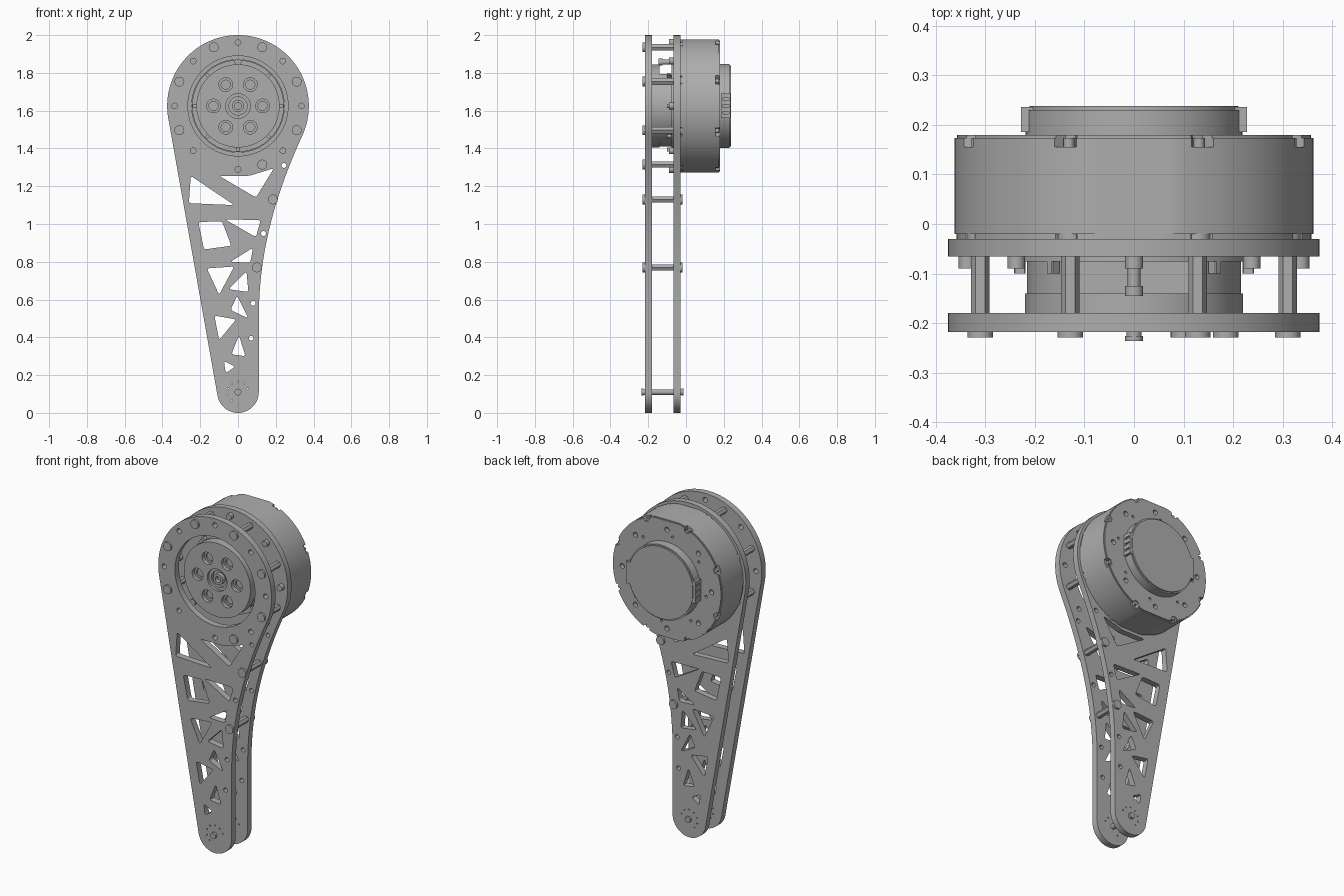
import bpy, bmesh
from math import sin, cos, radians, pi
from mathutils import Vector

cube = bpy.data.objects.get("Cube")
if cube:
    bpy.data.objects.remove(cube)

grey = bpy.data.materials.new("machined_grey")
grey.use_nodes = True
grey.diffuse_color = (0.42, 0.42, 0.42, 1)
grey.node_tree.nodes["Principled BSDF"].inputs["Base Color"].default_value = (0.42, 0.42, 0.42, 1)

HUB = (0, 1.625)      # motor axis in x, z
FOOT = (0, 0.11)      # lower pivot in x, z
parts = []


# ---- helpers: every part is a set of x-z loops extruded along y ----
def extrude(name, loops, y0, y1):
    curve = bpy.data.curves.new(name, 'CURVE')
    curve.dimensions = '2D'
    curve.fill_mode = 'BOTH'
    curve.extrude = (y1 - y0) / 2
    for loop in loops:
        spline = curve.splines.new('POLY')
        spline.points.add(len(loop) - 1)
        for point, (x, z) in zip(spline.points, loop):
            point.co = (x, z, 0, 1)
        spline.use_cyclic_u = True
    temp = bpy.data.objects.new(name + "_profile", curve)
    bpy.context.collection.objects.link(temp)
    bpy.context.view_layer.update()
    graph = bpy.context.evaluated_depsgraph_get()
    mesh = bpy.data.meshes.new_from_object(temp.evaluated_get(graph))
    bpy.data.objects.remove(temp)
    bm = bmesh.new()
    bm.from_mesh(mesh)
    for v in bm.verts:
        x, z, depth = v.co
        v.co = (x, (y0 + y1) / 2 - depth, z)
    bmesh.ops.remove_doubles(bm, verts=bm.verts, dist=0.00001)
    bmesh.ops.recalc_face_normals(bm, faces=bm.faces)
    bm.to_mesh(mesh)
    bm.free()
    mesh.name = name
    mesh.materials.clear()
    mesh.materials.append(grey)
    ob = bpy.data.objects.new(name, mesh)
    bpy.context.collection.objects.link(ob)
    parts.append(ob)
    return ob


def polar(radius, degrees, center=HUB):
    a = radians(degrees)
    return (center[0] + radius * cos(a), center[1] + radius * sin(a))


def arc(center, radius, start, end, steps):
    return [polar(radius, start + (end - start) * i / steps, center) for i in range(steps + 1)]


def circle(center, radius, sides=24):
    return [polar(radius, 360 * i / sides, center) for i in range(sides)]


def ring_of(radius, size, angles, sides=16):
    return [circle(polar(radius, a), size, sides) for a in angles]


def rect(x0, x1, z0, z1):
    return [(x0, z0), (x1, z0), (x1, z1), (x0, z1)]


def rounded(corners, size=0.015, steps=4):
    pts = [Vector(c) for c in corners]
    loop = []
    for i, p in enumerate(pts):
        a = p + (pts[i - 1] - p).normalized() * size
        b = p + (pts[(i + 1) % len(pts)] - p).normalized() * size
        for k in range(steps + 1):
            t = k / steps
            loop.append(tuple(a * (1 - t) ** 2 + p * 2 * t * (1 - t) + b * t * t))
    return loop


def housing_outline(radius, notch=None, flat=0.352):
    loop = []
    for i in range(192):
        r = notch if notch and (i - 12) % 24 in (0, 1, 23) else radius
        x, z = polar(r, 360 * i / 192)
        loop.append((x, HUB[1] + max(-flat, min(flat, z - HUB[1]))))
    return loop


# ---- side plates: teardrop outline, concave on one edge ----
def bezier(a, b, c, d, steps=20):
    out = []
    for i in range(1, steps):
        t = i / steps
        w = ((1 - t) ** 3, 3 * t * (1 - t) ** 2, 3 * t * t * (1 - t), t ** 3)
        out.append(tuple(sum(k * p[n] for k, p in zip(w, (a, b, c, d))) for n in (0, 1)))
    return out


crown = arc(HUB, 0.375, 190, -25, 64)
toe = arc(FOOT, 0.11, 0, -170, 32)
side = bezier(crown[-1], (0.172, 1.10), (0.11, 0.80), (0.11, 0.5))
outline = crown + side + toe

windows = [
    [(-0.25, 1.255), (-0.02, 1.10), (-0.26, 1.11)],
    [(-0.10, 1.255), (0.06, 1.255), (0.19, 1.295), (0.095, 1.14)],
    [(-0.21, 1.01), (-0.085, 1.015), (-0.035, 0.885), (-0.18, 0.865)],
    [(-0.07, 1.025), (0.12, 1.02), (0.095, 0.93)],
    [(-0.165, 0.765), (-0.02, 0.775), (-0.10, 0.625)],
    [(0.08, 0.875), (-0.04, 0.80), (0.065, 0.795)],
    [(0.045, 0.75), (-0.05, 0.655), (0.055, 0.64)],
    [(-0.125, 0.515), (-0.01, 0.495), (-0.10, 0.385)],
    [(-0.005, 0.62), (0.055, 0.50), (-0.04, 0.545)],
    [(0.005, 0.41), (0.04, 0.30), (-0.035, 0.31)],
    [(-0.075, 0.275), (-0.015, 0.245), (-0.065, 0.21)],
]
edge_holes = [(0.243, 1.31), (0.135, 0.95), (0.08, 0.58), (0.07, 0.395)]
eighths = range(0, 360, 45)
cutouts = [rounded(w) for w in windows] + [circle(c, 0.013, 16) for c in edge_holes]
cutouts += [circle(polar(0.055, a, FOOT), 0.004, 8) for a in range(20, 240, 35)]
small_holes = ring_of(0.336, 0.015, eighths)

extrude("front_plate", [outline, circle(HUB, 0.265, 96)] + cutouts + small_holes, -0.218, -0.18)
extrude("rear_plate", [outline, circle(HUB, 0.245, 96)] + cutouts, -0.066, -0.03)
extrude("rear_plate_screws", ring_of(0.336, 0.018, eighths), -0.09, -0.066)

# ---- hexagonal spacers with bolt heads on both plates ----
bolts = [polar(0.336, a) for a in (22.5, 67.5, 112.5, 157.5, 202.5, 292.5, 337.5)]
bolts += [(0.185, 1.13), (0.10, 0.77)]
extrude("spacers", [circle(b, 0.019, 6) for b in bolts], -0.18, -0.066)
extrude("front_bolt_heads", [circle(b, 0.026) for b in bolts], -0.229, -0.218)
extrude("rear_bolt_heads", [circle(b, 0.026) for b in bolts], -0.03, -0.018)

# ---- lower pivot pin ----
extrude("pivot_pin", [circle(FOOT, 0.015)], -0.228, -0.022)
extrude("pivot_pin_front_cap", [circle(FOOT, 0.018)], -0.236, -0.226)
extrude("pivot_pin_rear_cap", [circle(FOOT, 0.018)], -0.024, -0.014)

# ---- motor housing with notched rims ----
extrude("housing_body", [housing_outline(0.362)], -0.02, 0.155)
extrude("housing_front_rim", [housing_outline(0.358, 0.335)], -0.03, -0.02)
pockets = ring_of(0.295, 0.015, eighths) + ring_of(0.262, 0.008, [a + 8 for a in eighths], 12)
extrude("housing_back_rim", [housing_outline(0.362, 0.338)] + pockets, 0.155, 0.174)
extrude("housing_back_face", [housing_outline(0.357, 0.336, 0.347)] + pockets, 0.174, 0.18)
extrude("housing_screws", ring_of(0.343, 0.011, [a + 22.5 for a in eighths]), 0.15, 0.174)

# ---- rear cap and its two connectors ----
def cap_outline(radius, flat):
    return [(max(-flat, min(flat, x)), z) for x, z in circle(HUB, radius, 96)]


extrude("rear_cap", [cap_outline(0.222, 0.219)], 0.18, 0.23)
extrude("rear_cap_bevel", [cap_outline(0.214, 0.211)], 0.23, 0.238)
for name, sign in (("left", 1), ("right", -1)):
    x0, x1 = sorted((sign * 0.20, sign * 0.228))
    extrude(name + "_connector_base", [rect(x0, x1, 1.56, 1.69)], 0.186, 0.196)
    extrude(name + "_connector_top", [rect(x0, x1, 1.56, 1.69)], 0.228, 0.236)
    slots = [rect(x0, x1, z, z + 0.022) for z in (1.56, 1.596, 1.632, 1.668)]
    extrude(name + "_connector_ribs", slots, 0.196, 0.228)

# ---- gearbox drum between the plates ----
extrude("gearbox_nose", [circle(HUB, 0.243, 96)], -0.076, -0.02)
drum = [(x, min(z, HUB[1] + 0.17)) for x, z in circle(HUB, 0.216, 96)]
extrude("gearbox_drum", [drum], -0.145, -0.07)
extrude("gearbox_flange", [circle(HUB, 0.22, 96)], -0.165, -0.14)
ribs = [rounded([polar(r, a + s) for r, s in ((0.219, -2), (0.242, -2), (0.242, 2), (0.219, 2))], 0.002, 1)
        for a in eighths if a != 90]
extrude("nose_ribs", ribs, -0.10, -0.07)
extrude("locating_pin", [circle((0, 1.857), 0.013)], -0.13, -0.07)
extrude("locating_pin_head", [circle((0, 1.857), 0.018)], -0.145, -0.125)

# ---- output disc: six counterbored holes and a stepped centre ----
sixths = range(0, 360, 60)
face = [circle(HUB, 0.22, 96), circle(HUB, 0.065, 48)]
extrude("output_disc", face + ring_of(0.13, 0.036, sixths, 32), -0.197, -0.165)
extrude("hole_steps", ring_of(0.13, 0.036, sixths, 32) + ring_of(0.13, 0.024, sixths, 32), -0.175, -0.16)
extrude("centre_step", [circle(HUB, 0.065, 48), circle(HUB, 0.048, 48)], -0.182, -0.16)
extrude("centre_boss", [circle(HUB, 0.032, 32), circle(HUB, 0.018, 24)], -0.19, -0.16)

# ---- smooth the round walls, keep the edges sharp ----
bpy.ops.object.select_all(action='DESELECT')
for ob in parts:
    ob.select_set(True)
bpy.context.view_layer.objects.active = parts[0]
bpy.ops.object.shade_smooth_by_angle(angle=radians(30))
